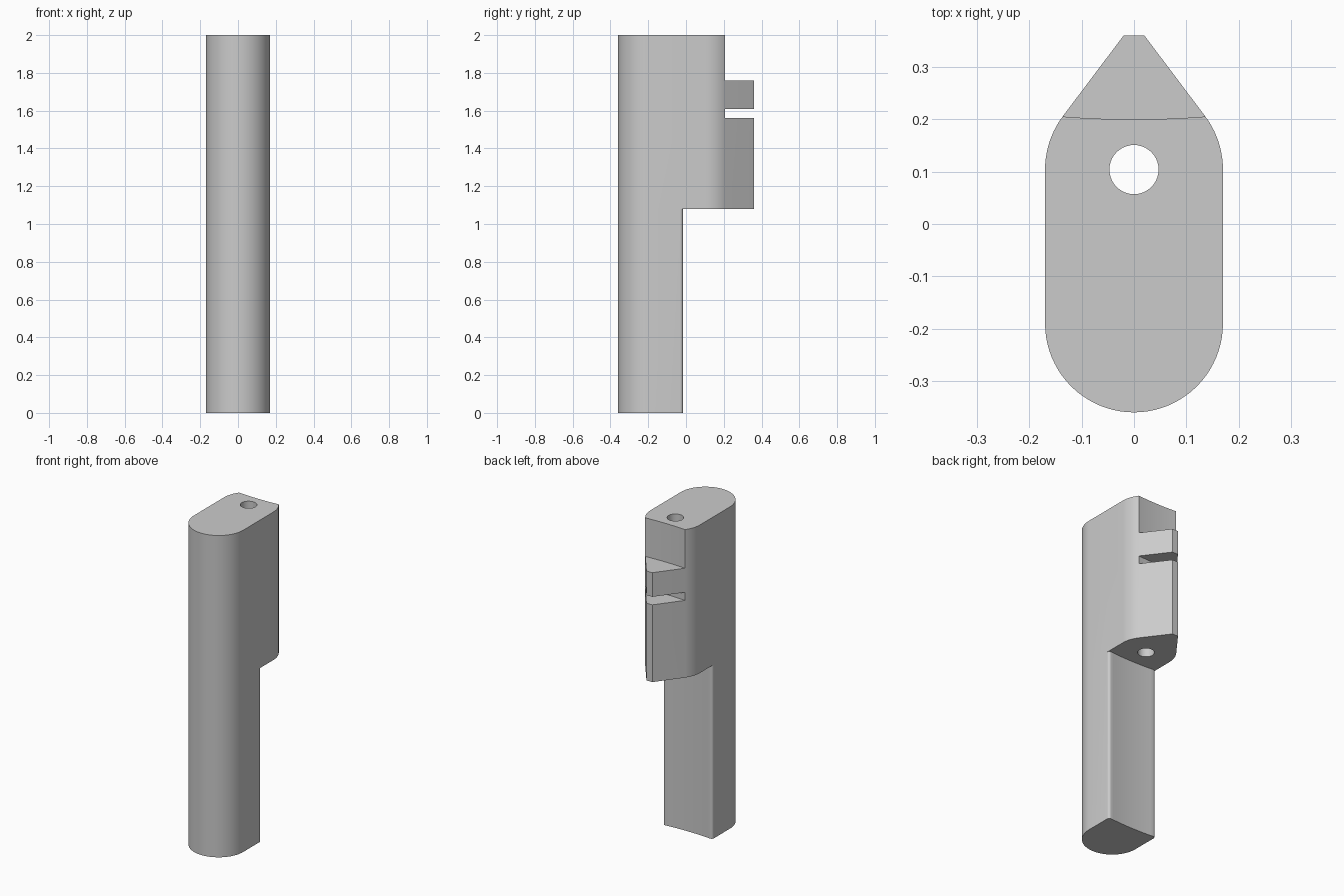
import bpy, bmesh, math

if "Cube" in bpy.data.objects:
    bpy.data.objects.remove(bpy.data.objects["Cube"])

W, R = 0.17, 0.17          # half width, end radius
FRONT_Y, BACK_Y = -0.19, 0.104
Z_LOW, Z_SLOT0, Z_SLOT1, Z_SPUR, Z_TOP = 1.08, 1.56, 1.61, 1.76, 2.0


def arc(cx, cy, r, a0, a1, n):
    return [(cx + r * math.cos(math.radians(a0 + (a1 - a0) * i / n)),
             cy + r * math.sin(math.radians(a0 + (a1 - a0) * i / n))) for i in range(n + 1)]


def mirror(pts):
    return [(-x, y) for x, y in reversed(pts)]


def hollow(half, y_mid, y_edge, n=16):
    # shallow concave line from +x to -x, end points left out
    return [(half * (1 - 2 * i / n), y_mid + (y_edge - y_mid) * (1 - 2 * i / n) ** 2)
            for i in range(1, n)]


# profile pieces, counter-clockwise seen from above
front = arc(0, FRONT_Y, R, 180, 360, 40)
f = 0.015
start = (W, -0.031)
shoulder = arc(0, BACK_Y, R, 0, 36.6, 10)
tip = [(0.02, 0.36), (-0.02, 0.36)]
notch = hollow(shoulder[-1][0], 0.2, shoulder[-1][1])
fillet = arc(W - f, start[1], f, 0, 88, 6)[1:]
low_rear = fillet + hollow(fillet[-1][0], -0.023, fillet[-1][1]) + mirror(fillet)

base = front + [start]
end = [(-W, start[1])]
full = base + shoulder + tip + mirror(shoulder) + end
notched = base + shoulder + notch + mirror(shoulder) + end
lower = base + low_rear + end
spur = [shoulder[-1]] + tip + [mirror(shoulder)[0]] + notch[::-1]
overhang = [start] + shoulder + tip + mirror(shoulder) + end + low_rear[::-1]
hole = arc(0, BACK_Y, 0.047, 0, 360, 40)[:-1]

bm = bmesh.new()


def wall(loop, z0, z1):
    a = [bm.verts.new((x, y, z0)) for x, y in loop]
    b = [bm.verts.new((x, y, z1)) for x, y in loop]
    for i in range(len(loop)):
        j = (i + 1) % len(loop)
        bm.faces.new((a[i], a[j], b[j], b[i]))


def cap(z, *loops):
    edges = []
    for loop in loops:
        v = [bm.verts.new((x, y, z)) for x, y in loop]
        edges += [bm.edges.new((v[i], v[(i + 1) % len(v)])) for i in range(len(v))]
    bmesh.ops.triangle_fill(bm, use_beauty=True, use_dissolve=False, edges=edges,
                            normal=(0, 0, 1))


# stacked side walls
wall(lower, 0, Z_LOW)
wall(full, Z_LOW, Z_SLOT0)
wall(notched, Z_SLOT0, Z_SLOT1)
wall(full, Z_SLOT1, Z_SPUR)
wall(notched, Z_SPUR, Z_TOP)
wall(hole, Z_LOW, Z_TOP)

# level faces
cap(0, lower)
cap(Z_LOW, overhang, hole)
for z in (Z_SLOT0, Z_SLOT1, Z_SPUR):
    cap(z, spur)
cap(Z_TOP, notched, hole)

bmesh.ops.remove_doubles(bm, verts=bm.verts[:], dist=1e-5)
bmesh.ops.recalc_face_normals(bm, faces=bm.faces[:])

mesh = bpy.data.meshes.new("pin_body")
bm.to_mesh(mesh)
bm.free()
body = bpy.data.objects.new("pin_body", mesh)
bpy.context.collection.objects.link(body)

grey = bpy.data.materials.new("plain grey")
grey.diffuse_color = (0.6, 0.6, 0.6, 1)
grey.use_nodes = True
grey.node_tree.nodes["Principled BSDF"].inputs["Base Color"].default_value = grey.diffuse_color
mesh.materials.append(grey)

bpy.context.view_layer.objects.active = body
body.select_set(True)
bpy.ops.object.shade_smooth_by_angle(angle=math.radians(25))
